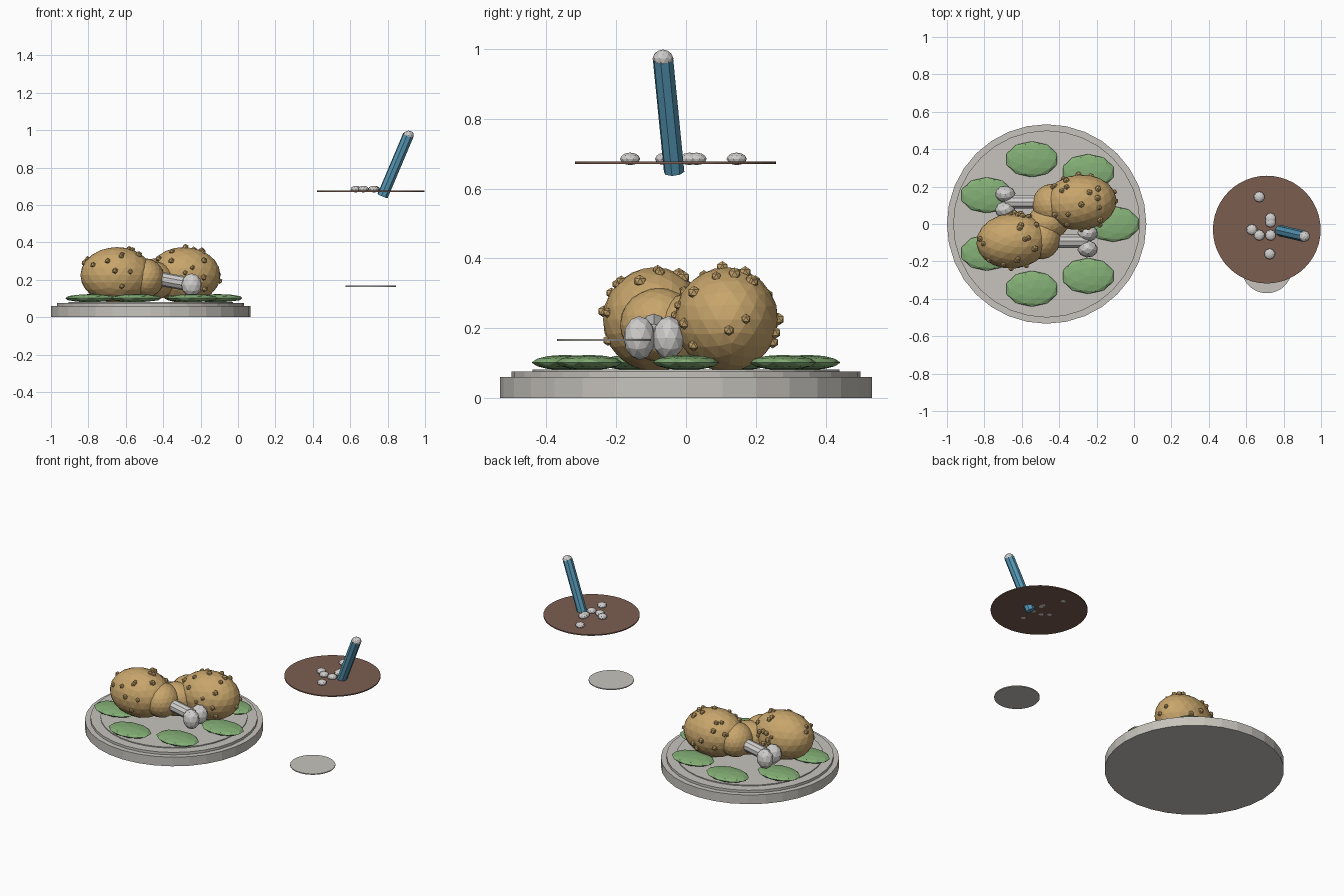
import bpy, bmesh, math, random
from mathutils import Matrix, Vector

random.seed(4)
cube = bpy.data.objects.get("Cube")
if cube:
    bpy.data.objects.remove(cube, do_unlink=True)


def material(name, rgb):
    m = bpy.data.materials.new(name)
    m.use_nodes = True
    m.diffuse_color = (*rgb, 1)
    bsdf = next(n for n in m.node_tree.nodes if n.type == 'BSDF_PRINCIPLED')
    bsdf.inputs["Base Color"].default_value = (*rgb, 1)
    return m


STONE = material("warm grey", (0.57, 0.55, 0.51))
BONE = material("bone grey", (0.63, 0.62, 0.61))
MEAT = material("fried tan", (0.58, 0.38, 0.15))
LEAF = material("leaf green", (0.23, 0.43, 0.18))
BROWN = material("dark brown", (0.20, 0.11, 0.08))
BLUE = material("handle blue", (0.09, 0.31, 0.46))


def finish(name, bm, mat):
    mesh = bpy.data.meshes.new(name)
    bm.to_mesh(mesh)
    bm.free()
    mesh.materials.append(mat)
    obj = bpy.data.objects.new(name, mesh)
    bpy.context.collection.objects.link(obj)
    return obj


def placed(loc, size, turn=0):
    return (Matrix.Translation(loc) @ Matrix.Rotation(math.radians(turn), 4, 'Z')
            @ Matrix.Diagonal((*size, 1)))


def blobs(name, matrices, mat, detail):
    """Faceted ellipsoids joined in one object."""
    bm = bmesh.new()
    for m in matrices:
        bmesh.ops.create_icosphere(bm, subdivisions=detail, radius=1, matrix=m)
    return finish(name, bm, mat)


def rod(name, start, end, radius, mat, sides, base=Matrix()):
    a, b = base @ Vector(start), base @ Vector(end)
    axis = b - a
    m = Matrix.Translation((a + b) / 2) @ axis.to_track_quat('Z', 'Y').to_matrix().to_4x4()
    bm = bmesh.new()
    bmesh.ops.create_cone(bm, cap_ends=True, segments=sides, radius1=radius,
                          radius2=radius, depth=axis.length, matrix=m)
    return finish(name, bm, mat)


def disc(name, x, y, low, high, radius, mat, sides=32):
    return rod(name, (x, y, low), (x, y, high), radius, mat, sides)


# Stepped plate
PX = -0.467
disc("plate_base", PX, 0, 0, 0.06, 0.533, STONE)
disc("plate_step", PX, 0, 0.06, 0.076, 0.5, STONE)
disc("plate_centre", PX, 0, 0.076, 0.082, 0.44, STONE)

# Ring of salad leaves
for i in range(7):
    a = math.tau * i / 7
    spot = (PX + 0.355 * math.cos(a), 0.355 * math.sin(a), 0.102)
    blobs(f"leaf_{i + 1}", [placed(spot, (0.142, 0.096, 0.022))], LEAF, 2)


# Two drumsticks, the second turned half way round
def drumstick(tag, base):
    centre, size = Vector((-0.18, -0.103, 0.225)), Vector((0.195, 0.148, 0.15))
    body = base @ placed(centre, size, 5)
    blobs(tag + "_meat", [body], MEAT, 3)
    blobs(tag + "_meat_end", [base @ placed((-0.03, -0.09, 0.21), (0.105, 0.112, 0.105), 5)],
          MEAT, 3)
    crumbs = []
    while len(crumbs) < 26:
        d = Vector([random.gauss(0, 1) for _ in range(3)]).normalized()
        if d.z > -0.5 and d.x < 0.75:
            s = random.uniform(0.013, 0.019)
            crumbs.append(placed(body @ d, (s, s, s)))
    blobs(tag + "_crumbs", crumbs, MEAT, 1)
    rod(tag + "_bone", (0, -0.105, 0.215), (0.215, -0.105, 0.175), 0.038, BONE, 10, base)
    blobs(tag + "_knuckles", [base @ placed((0.22, y, 0.172), (0.055, 0.046, 0.063), t)
                              for y, t in ((-0.146, -8), (-0.063, 8))], BONE, 2)


pivot = Matrix.Translation((-0.468, 0.013, 0))
drumstick("front_drumstick", pivot)
drumstick("back_drumstick", pivot @ Matrix.Rotation(math.pi, 4, 'Z'))
blobs("middle_meat", [placed((-0.46, 0.01, 0.195), (0.13, 0.1, 0.105), 30)], MEAT, 3)

# Floating discs
disc("brown_disc", 0.71, -0.03, 0.67, 0.677, 0.288, BROWN, 48)
disc("small_disc", 0.71, -0.235, 0.163, 0.169, 0.135, STONE, 48)

# Slanted handle with a rounded tip
rod("handle", (0.773, -0.034, 0.648), (0.91, -0.066, 0.972), 0.03, BLUE, 8)
blobs("handle_tip", [placed((0.911, -0.066, 0.972), (0.03, 0.03, 0.026))], BONE, 2)

# Pebbles on the brown disc
spots = [(0.67, 0.145), (0.73, 0.03), (0.73, 0.01), (0.63, -0.03),
         (0.67, -0.06), (0.73, -0.06), (0.725, -0.16)]
blobs("pebbles", [placed((x, y, 0.685), (0.029, 0.029, 0.018)) for x, y in spots], BONE, 2)
